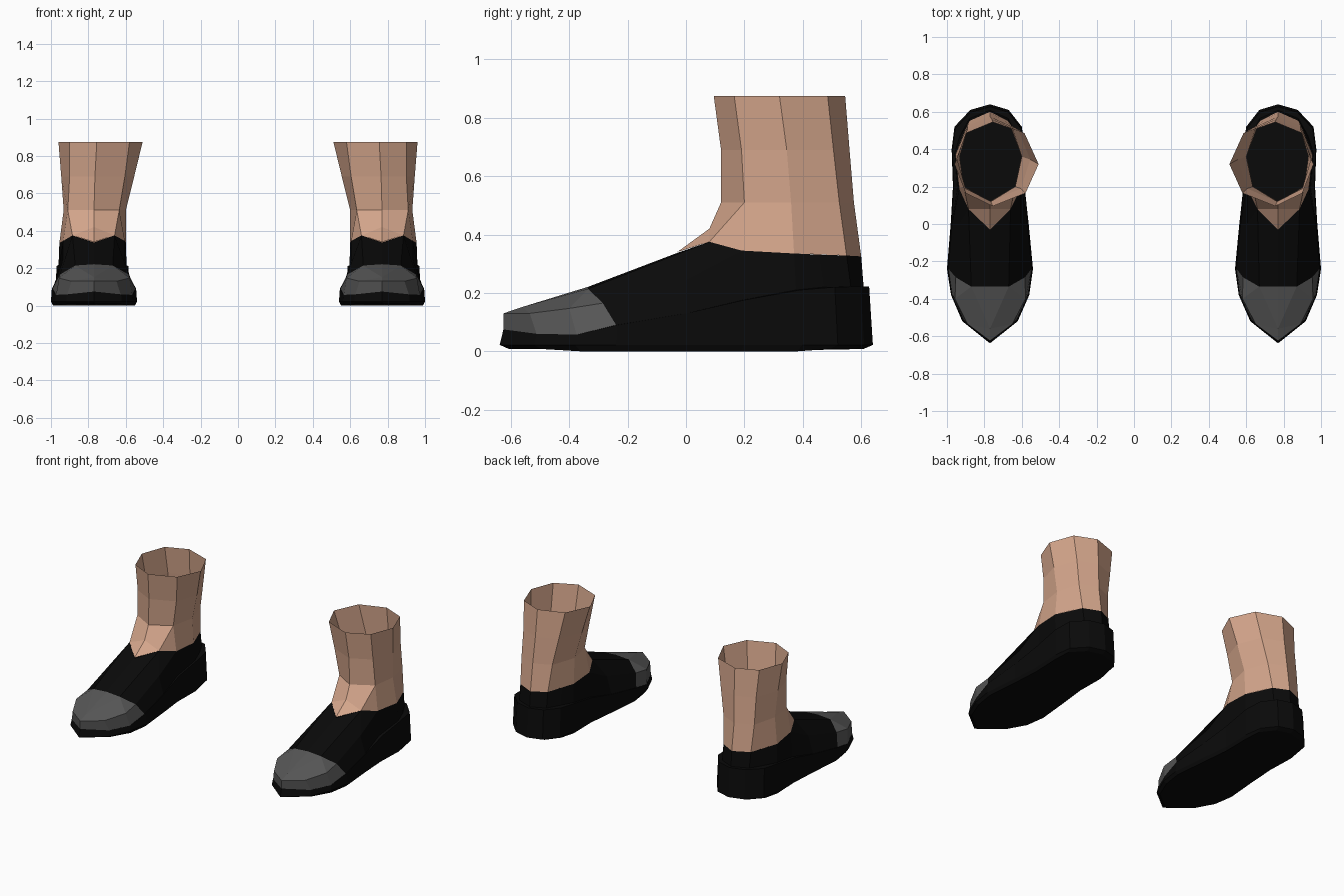
import bpy, bmesh
from mathutils import Vector as V

if "Cube" in bpy.data.objects:
    bpy.data.objects.remove(bpy.data.objects["Cube"])


def material(name, rgb):
    m = bpy.data.materials.new(name)
    m.diffuse_color = (*rgb, 1)
    m.use_nodes = True
    m.node_tree.nodes["Principled BSDF"].inputs["Base Color"].default_value = m.diffuse_color
    return m


BLACK = material("black leather", (0.003, 0.003, 0.003))
GREY = material("grey toe cap", (0.095, 0.095, 0.095))
SKIN = material("skin", (0.66, 0.38, 0.26))
CX = 0.77  # centre line of one foot

# Sole stations from toe to heel: y, inner x, outer x, height of sole band
SOLE = [(-.638, CX, CX, .075), (-.52, .622, .918, .06), (-.38, .56, .978, .057),
        (-.24, .54, 1.0, .09), (0, .563, .98, .13), (.2, .585, .968, .175),
        (.4, .582, .975, .21), (.52, .60, .96, .22), (.61, .67, .875, .222),
        (.64, CX, CX, .222)]
# Upper edge of the shoe sides, running into the ankle collar
EDGE = [(-.625, CX, CX, .13), (-.535, .65, .89, .13), (-.40, .58, .957, .147),
        (-.285, .583, .953, .165), (0, .605, .935, .245), (.19, .605, .935, .345),
        (.37, .60, .955, .335), (.455, .635, .92, .331), (.55, .672, .882, .328),
        (.60, CX, CX, .325)]
# Leg rings: z, then (y, inner x, outer x) at front, front side, side, back side, back
RINGS = [(.51, (.12, CX, CX), (.20, .635, .91), (.36, .60, .932), (.525, .655, .89), (.575, CX, CX)),
         (.69, (.12, .765, .765), (.19, .605, .90), (.345, .555, .945), (.505, .62, .89), (.56, .76, .76)),
         (.875, (.095, .755, .755), (.165, .58, .90), (.32, .51, .96), (.485, .585, .90), (.545, .755, .755))]


def loop(rows):
    """Closed outline: toe, down the outer side, heel, back up the inner side."""
    out = [V((r[2], r[0], r[3])) for r in rows]
    return out + [V((r[1], r[0], r[3])) for r in rows[-2:0:-1]]


def finish(name, bm, mats, sign):
    bmesh.ops.scale(bm, vec=(sign, 1, 1), verts=bm.verts)
    bmesh.ops.recalc_face_normals(bm, faces=bm.faces)
    me = bpy.data.meshes.new(name)
    bm.to_mesh(me)
    bm.free()
    for m in mats:
        me.materials.append(m)
    bpy.context.collection.objects.link(bpy.data.objects.new(name, me))


def bridge(bm, a, b):
    n = len(a)
    return [bm.faces.new((a[i], a[(i + 1) % n], b[(i + 1) % n], b[i])) for i in range(n)]


def shoe(name, sign):
    bm = bmesh.new()
    add = lambda pts: [bm.verts.new(p) for p in pts]
    outline, edge = loop(SOLE), loop(EDGE)
    n = len(outline)
    station = [min(i, n - i) for i in range(n)]
    centre = V((CX, 0, 0))

    def shrink(p, s, z):
        q = centre + (p - centre) * s
        return V((q.x, q.y, z))

    # Sole: bottom, rim and rising band
    bottom = add([shrink(p, .95, .008 if abs(p.y) > .5 else 0) for p in outline])
    rim = add([shrink(p, 1, .022) for p in outline])
    band_pts = [shrink(p, .98, p.z) for p in outline]
    band = add(band_pts)
    # Small ledge where the upper meets the band
    base = add([p.lerp(V((e.x, e.y, p.z)), .7 if k > 4 else .08)
                for p, e, k in zip(band_pts, edge, station)])
    top = add(edge)
    bm.faces.new(bottom)
    bridge(bm, bottom, rim)
    bridge(bm, rim, band)
    bridge(bm, band, base)
    for i, f in enumerate(bridge(bm, base, top)):
        if i < 3 or i >= n - 3:
            f.material_index = 1

    # Toe cap top and instep
    nose, crown, tongue = add([(CX, -.56, .152), (CX, -.335, .221), (CX, -.03, .337)])
    for s, ridge_x, collar_x in ((1, .87, .885), (-1, .67, .66)):
        t = [top[(s * k) % n] for k in range(6)]
        ridge, collar = add([(ridge_x, -.335, .214), (collar_x, .08, .375)])
        for f in ((t[0], t[1], nose), (t[1], t[2], ridge, nose),
                  (t[2], t[3], ridge), (nose, ridge, crown)):
            bm.faces.new(f).material_index = 1
        for f in ((t[3], t[4], collar, ridge), (t[4], t[5], collar),
                  (ridge, collar, tongue, crown)):
            bm.faces.new(f)
    finish(name, bm, (BLACK, GREY), sign)


def leg(name, sign):
    bm = bmesh.new()
    add = lambda pts: [bm.verts.new(p) for p in pts]
    rings = [add(loop([(*p, r[0]) for p in r[1:]])) for r in RINGS]
    for a, b in zip(rings, rings[1:]):
        bridge(bm, a, b)
    # Ankle flares down to the shoe collar
    low = add(loop([(.08, CX, CX, .42)] + [EDGE[k] for k in (5, 6, 8, 9)]))
    first = rings[0]
    for i in range(1, 7):
        bm.faces.new((low[i], low[i + 1], first[i + 1], first[i]))
    # Pointed instep
    tongue = bm.verts.new((CX, -.03, .34))
    for k, x in ((1, .885), (7, .66)):
        c = bm.verts.new((x, .08, .375))
        bm.faces.new((tongue, c, low[0]))
        bm.faces.new((low[0], c, first[k], first[0]))
        bm.faces.new((c, low[k], first[k]))
    finish(name, bm, (SKIN,), sign)


for side, sign in (("right", 1), ("left", -1)):
    shoe(side + "_shoe", sign)
    leg(side + "_lower_leg", sign)
